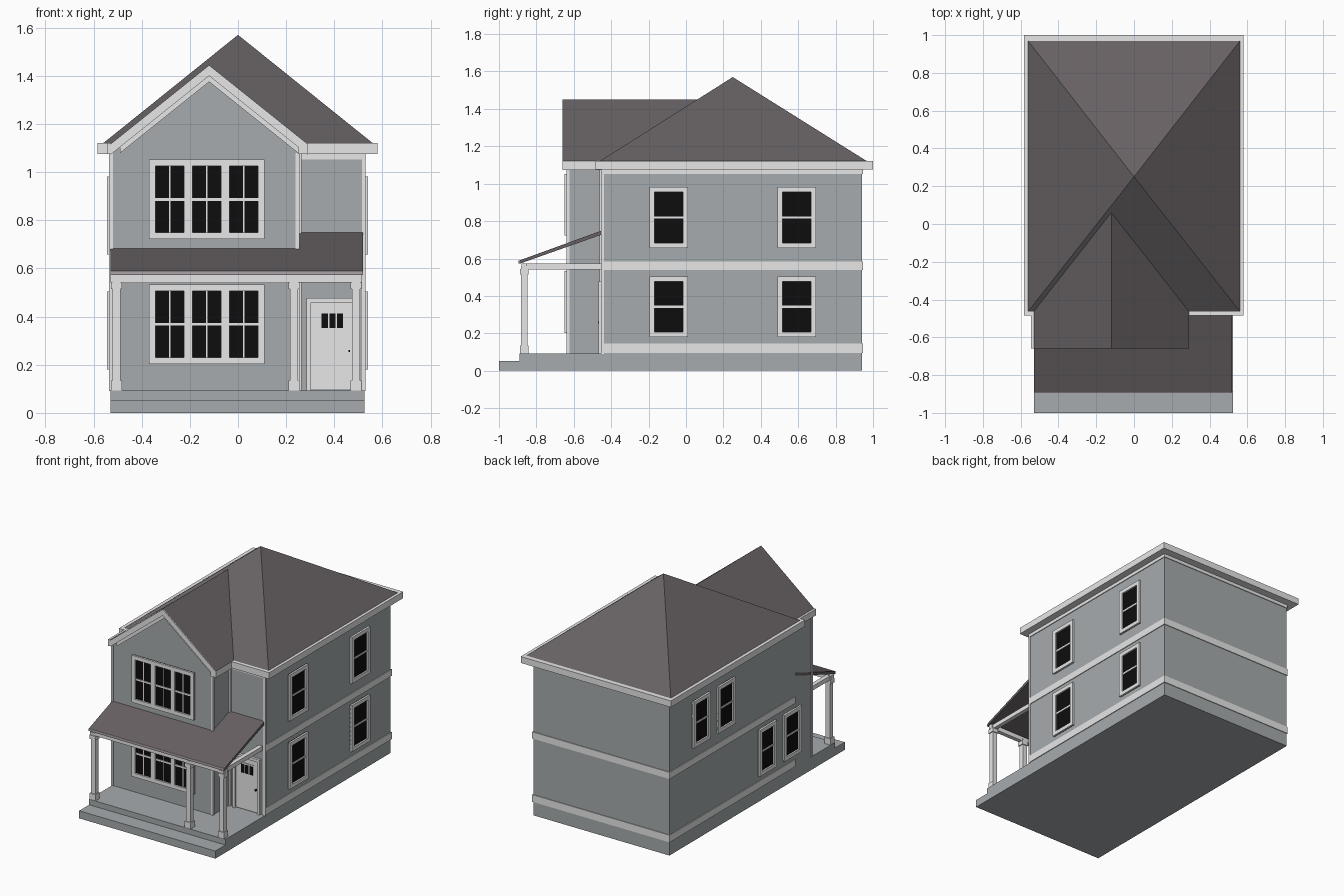
import bpy, bmesh

if "Cube" in bpy.data.objects:
    bpy.data.objects.remove(bpy.data.objects["Cube"])


def material(name, rgb):
    m = bpy.data.materials.new(name)
    m.use_nodes = True
    m.diffuse_color = (*rgb, 1)
    m.node_tree.nodes["Principled BSDF"].inputs["Base Color"].default_value = (*rgb, 1)
    return m


SIDING = material("grey siding", (0.38, 0.41, 0.42))
TRIM = material("white trim", (0.8, 0.8, 0.8))
ROOF = material("dark shingle", (0.135, 0.118, 0.124))
GLASS = material("black glass", (0.004, 0.004, 0.004))
GUTTER = material("mauve gutter", (0.42, 0.36, 0.4))


def build(name, verts, faces, mat):
    bm = bmesh.new()
    vs = [bm.verts.new(v) for v in verts]
    for f in faces:
        bm.faces.new([vs[i] for i in f])
    bmesh.ops.recalc_face_normals(bm, faces=bm.faces)
    me = bpy.data.meshes.new(name)
    bm.to_mesh(me)
    bm.free()
    me.materials.append(mat)
    ob = bpy.data.objects.new(name, me)
    bpy.context.collection.objects.link(ob)
    return ob


def prism(name, profile, a, b, mat, along="y"):
    """Extrude a closed profile along y (profile x,z) or along x (profile y,z)."""
    place = (lambda p, t: (p[0], t, p[1])) if along == "y" else (lambda p, t: (t, p[0], p[1]))
    n = len(profile)
    verts = [place(p, t) for t in (a, b) for p in profile]
    sides = [(i, (i + 1) % n, (i + 1) % n + n, i + n) for i in range(n)]
    return build(name, verts, [range(n), range(n, 2 * n)] + sides, mat)


def box(name, x, y, z, mat):
    return prism(name, [(x[0], z[0]), (x[1], z[0]), (x[1], z[1]), (x[0], z[1])], *y, mat)


def plate(name, wall, u, z, d, mat):
    """Box lying on a wall; wall = (facing side, wall position)."""
    side, w = wall
    if side == "front":
        return box(name, u, (w - d, w + 0.002), z, mat)
    s = 1 if side == "right" else -1
    return box(name, sorted((w + s * d, w - s * 0.002)), u, z, mat)


def window(name, wall, u, z, sashes=1, mullion=False):
    edge, post, d = 0.027, 0.034, 0.014
    plate(name + "_glass", wall, u, z, 0.003, GLASS)
    for i, e in enumerate((u[0], u[1] - edge)):
        plate(f"{name}_jamb_{i}", wall, (e, e + edge), z, d, TRIM)
    for i, e in enumerate((z[0], z[1] - edge)):
        plate(f"{name}_rail_{i}", wall, (u[0] + edge, u[1] - edge), (e, e + edge), d, TRIM)
    mid = (z[0] + z[1]) / 2
    plate(name + "_crossbar", wall, (u[0] + edge, u[1] - edge), (mid - 0.006, mid + 0.006), 0.008, TRIM)
    w = (u[1] - u[0] - 2 * edge - (sashes - 1) * post) / sashes
    for i in range(sashes):
        a = u[0] + edge + i * (w + post)
        if mullion:
            plate(f"{name}_mullion_{i}", wall, (a + w / 2 - 0.003, a + w / 2 + 0.003), z, 0.007, TRIM)
        if i < sashes - 1:
            plate(f"{name}_post_{i}", wall, (a + w, a + w + post), z, d, TRIM)


# Main dimensions
L, R, BACK, FRONT = -0.53, 0.525, 0.94, -0.45
BAY_R, BAY_F, EAVE, TOP = 0.25, -0.635, 1.075, 1.12
RIDGE_X, RIDGE_Z, GABLE_F = -0.12, 1.45, -0.66
LEFT_WALL, RIGHT_WALL, BAY_WALL, DOOR_WALL = ("left", L), ("right", R), ("front", BAY_F), ("front", FRONT)

# Base, step and walls
box("porch_floor", (L, R), (-0.89, BACK), (0, 0.092), SIDING)
box("front_step", (L, R), (-1, -0.885), (0, 0.053), SIDING)
box("main_walls", (L, R), (FRONT, BACK), (0.09, 1.08), SIDING)
prism("bay_walls", [(L, 0.09), (BAY_R, 0.09), (BAY_R, 1.09), (RIDGE_X, 1.40), (L, 1.09)],
      BAY_F, FRONT + 0.1, SIDING)

# Horizontal trim bands round the sides and back
for name, z in (("base_band", (0.095, 0.145)), ("floor_band", (0.538, 0.585)), ("frieze", (1.052, 1.08))):
    plate(name + "_right", RIGHT_WALL, (FRONT, BACK), z, 0.005, TRIM)
    plate(name + "_left", LEFT_WALL, (FRONT, BACK), z, 0.005, TRIM)
    box(name + "_back", (L - 0.005, R + 0.005), (BACK - 0.002, BACK + 0.005), z, TRIM)
plate("frieze_front", DOOR_WALL, (BAY_R, R), (1.052, 1.08), 0.005, TRIM)
plate("bay_lower_frieze", BAY_WALL, (L, BAY_R), (0.54, 0.575), 0.006, TRIM)

# Corner boards
for name, x, y in (("bay_left", L, BAY_F), ("bay_right", BAY_R, BAY_F), ("main_right", R, FRONT)):
    s = 1 if x > 0 else -1
    box(name + "_corner_board", sorted((x + s * 0.005, x - s * 0.011)), (y - 0.005, y + 0.011), (0.09, 1.08), TRIM)
box("inner_corner_board", (BAY_R, BAY_R + 0.013), (FRONT - 0.012, FRONT), (0.09, 1.08), TRIM)

# Hip roof on its fascia slab
box("main_fascia", (-0.583, 0.58), (-0.485, 1.0), (EAVE, TOP), TRIM)
x0, x1, y0, y1 = -0.56, 0.56, -0.462, 0.968
build("hip_roof", [(x0, y0, TOP), (x1, y0, TOP), (x1, y1, TOP), (x0, y1, TOP), (0, 0.25, 1.57)],
      [(3, 2, 1, 0), (0, 1, 4), (1, 2, 4), (2, 3, 4), (3, 0, 4)], ROOF)


# Gable roof: shingle sheet over trim rakes
def chevron(top, bottom, half):
    drop = half * 0.8
    return [(RIDGE_X - half, top - drop), (RIDGE_X, top), (RIDGE_X + half, top - drop),
            (RIDGE_X + half, bottom - drop), (RIDGE_X, bottom), (RIDGE_X - half, bottom - drop)]


prism("gable_rake", chevron(RIDGE_Z - 0.006, RIDGE_Z - 0.05, 0.41), GABLE_F, FRONT, TRIM)
prism("gable_frieze", chevron(RIDGE_Z - 0.05, RIDGE_Z - 0.075, 0.37), BAY_F - 0.01, FRONT, TRIM)
H = 0.41
build("gable_roof", [(RIDGE_X - H, GABLE_F, TOP), (RIDGE_X, GABLE_F, RIDGE_Z), (RIDGE_X + H, GABLE_F, TOP),
                     (RIDGE_X + H, y0, TOP), (RIDGE_X, 0.06, RIDGE_Z), (RIDGE_X - H, y0, TOP)],
      [(0, 1, 4, 5), (1, 2, 3, 4)], ROOF)
for name, x in (("left", (-0.545, L)), ("right", (BAY_R, 0.29))):
    box(f"bay_fascia_{name}", x, (GABLE_F, -0.48), (EAVE, TOP), TRIM)

# Porch roof, gutter, beams and columns
prism("porch_roof", [(-0.89, 0.59), (FRONT, 0.75), (FRONT, 0.728), (-0.89, 0.572)], L, 0.52, ROOF, "x")
box("porch_gutter", (L, 0.52), (-0.895, -0.885), (0.572, 0.59), GUTTER)
box("porch_front_beam", (L, 0.515), (-0.88, -0.85), (0.542, 0.574), TRIM)
for name, x in (("left", -0.505), ("right", 0.49)):
    box(f"porch_{name}_beam", (x - 0.015, x + 0.015), (-0.87, FRONT), (0.542, 0.572), TRIM)
for name, x in (("left", -0.505), ("middle", 0.232), ("right", 0.49)):
    for part, r, z in (("shaft", 0.017, (0.09, 0.56)), ("base", 0.023, (0.09, 0.135)), ("cap", 0.023, (0.515, 0.543))):
        box(f"{name}_column_{part}", (x - r, x + r), (-0.865 - r, -0.865 + r), z, TRIM)

# Windows
for floor, z in (("lower", 0.203), ("upper", 0.722)):
    window(f"bay_{floor}_window", BAY_WALL, (-0.37, 0.11), (z, z + 0.33), 3, True)
for floor, z, left in (("lower", 0.18, (-0.23, -0.505)), ("upper", 0.657, (0.5, 0.225))):
    for i, y in enumerate((-0.195, 0.49)):
        window(f"right_{floor}_window_{i}", RIGHT_WALL, (y, y + 0.205), (z, z + 0.325))
    for i, y in enumerate(left):
        window(f"left_{floor}_window_{i}", LEFT_WALL, (y, y + 0.19), (z, z + 0.325))

# Front door
plate("door_panel", DOOR_WALL, (0.3, 0.48), (0.1, 0.46), 0.006, TRIM)
for i, x in enumerate((0.285, 0.475)):
    plate(f"door_jamb_{i}", DOOR_WALL, (x, x + 0.018), (0.092, 0.475), 0.018, TRIM)
plate("door_head", DOOR_WALL, (0.285, 0.493), (0.458, 0.478), 0.018, TRIM)
plate("door_window_frame", DOOR_WALL, (0.337, 0.445), (0.342, 0.422), 0.01, TRIM)
for i in range(3):
    x = 0.347 + i * 0.032
    plate(f"door_pane_{i}", DOOR_WALL, (x, x + 0.026), (0.352, 0.412), 0.012, GLASS)
plate("door_knob", DOOR_WALL, (0.458, 0.466), (0.252, 0.262), 0.02, GLASS)
